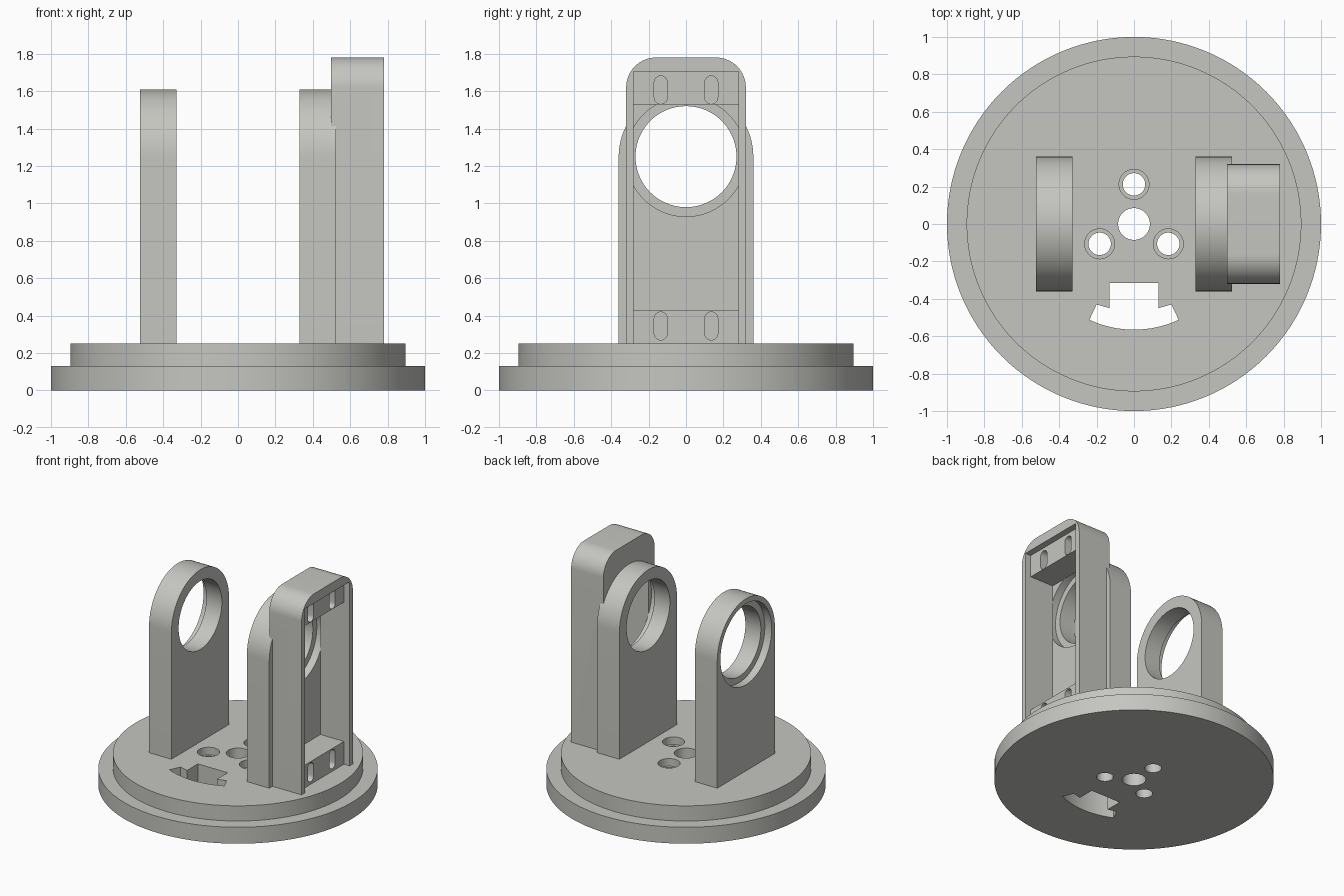
import bpy, bmesh, math
from mathutils import Vector

if "Cube" in bpy.data.objects:
    bpy.data.objects.remove(bpy.data.objects["Cube"])

grey = bpy.data.materials.new("warm_grey")
grey.diffuse_color = (0.56, 0.56, 0.53, 1)
grey.use_nodes = True
grey.node_tree.nodes["Principled BSDF"].inputs["Base Color"].default_value = grey.diffuse_color


def arc(cx, cy, r, a0, a1, n):
    """Points on an arc, angles in degrees."""
    return [(cx + r * math.cos(math.radians(a0 + (a1 - a0) * i / n)),
             cy + r * math.sin(math.radians(a0 + (a1 - a0) * i / n)))
            for i in range(n + 1)]


def circle(cx, cy, r, n=64):
    return arc(cx, cy, r, 0, 360, n)[:-1]


def prism(name, pts, lo, hi, axis='Z'):
    """Extrude a 2D profile: axis Z uses (x, y), axis X uses (y, z)."""
    bm = bmesh.new()
    place = (lambda p, h: (p[0], p[1], h)) if axis == 'Z' else (lambda p, h: (h, p[0], p[1]))
    face = bm.faces.new([bm.verts.new(place(p, lo)) for p in pts])
    ext = bmesh.ops.extrude_face_region(bm, geom=[face])
    shift = Vector(place((0, 0), hi - lo))
    bmesh.ops.translate(bm, vec=shift, verts=[v for v in ext['geom'] if isinstance(v, bmesh.types.BMVert)])
    bmesh.ops.recalc_face_normals(bm, faces=bm.faces)
    me = bpy.data.meshes.new(name)
    bm.to_mesh(me)
    bm.free()
    me.materials.append(grey)
    ob = bpy.data.objects.new(name, me)
    bpy.context.collection.objects.link(ob)
    return ob


def combine(ob, other, op='DIFFERENCE'):
    """Apply a boolean and delete the helper."""
    mod = ob.modifiers.new("bool", 'BOOLEAN')
    mod.operation, mod.solver, mod.object = op, 'EXACT', other
    bpy.context.view_layer.objects.active = ob
    bpy.ops.object.modifier_apply(modifier=mod.name)
    bpy.data.objects.remove(other, do_unlink=True)


def cut(ob, pts, lo, hi, axis='Z'):
    combine(ob, prism("cutter", pts, lo, hi, axis))


def rect(a0, b0, a1, b1):
    return [(a0, b0), (a1, b0), (a1, b1), (a0, b1)]


# Stepped round base
base = prism("base", circle(0, 0, 1.0, 128), 0, 0.13)
combine(base, prism("step", circle(0, 0, 0.895, 128), 0.05, 0.25), 'UNION')

# Centre hole and three counterbored screw holes
cut(base, circle(0, 0, 0.085), -0.1, 0.4)
for a in (90, 210, 330):
    x, y = 0.212 * math.cos(math.radians(a)), 0.212 * math.sin(math.radians(a))
    cut(base, circle(x, y, 0.06, 48), -0.1, 0.4)
    cut(base, circle(x, y, 0.08, 48), 0.19, 0.4)

# Cable slot with curved wings
slot = ([(-0.13, -0.315), (-0.13, -0.45), (-0.2, -0.43)]
        + arc(0, 0, 0.565, 245, 295, 16)
        + [(0.2, -0.43), (0.13, -0.45), (0.13, -0.315)])
cut(base, slot, -0.1, 0.4)

# Two upright bearing walls with round tops
AXIS_Z = 1.25
wall_profile = [(-0.36, 0.24), (0.36, 0.24)] + arc(0, AXIS_Z, 0.36, 0, 180, 48)
walls = {s: prism(n, wall_profile, *sorted((s * 0.33, s * 0.525)), axis='X')
         for s, n in ((-1, "left_wall"), (1, "right_wall"))}

# Tall box bracket on the outside of the right wall
right = walls[1]
bracket_profile = ([(-0.32, 0.24), (0.32, 0.24)]
                   + arc(0.16, 1.62, 0.16, 0, 90, 16)
                   + arc(-0.16, 1.62, 0.16, 90, 180, 16))
combine(right, prism("bracket", bracket_profile, 0.498, 0.78, 'X'), 'UNION')

# Bracket cavity, leaving a mounting block at each end
cut(right, rect(-0.28, 0.2, 0.28, 1.705), 0.73, 0.9, 'X')
cut(right, rect(-0.28, 0.43, 0.28, 1.53), 0.525, 0.9, 'X')

# Oval screw slots in the blocks
for z0, z1 in ((0.27, 0.42), (1.532, 1.682)):
    for y in (-0.135, 0.135):
        oval = arc(y, z1 - 0.035, 0.035, 0, 180, 12) + arc(y, z0 + 0.035, 0.035, 180, 360, 12)
        cut(right, oval, 0.54, 0.9, 'X')

# Bearing bores with a wider seat on the outer face, kept clear of the top block
for s, wall in walls.items():
    cut(wall, circle(0, AXIS_Z, 0.27, 96), *sorted((s * 0.2, s * 0.6)), axis='X')
    seat = circle(0, AXIS_Z, 0.32, 96)
    cut(wall, seat, *sorted((s * 0.465, s * 0.5255)), axis='X')

# Smooth curved faces, keep edges sharp
for ob in (base, *walls.values()):
    bpy.ops.object.select_all(action='DESELECT')
    ob.select_set(True)
    bpy.context.view_layer.objects.active = ob
    bpy.ops.object.shade_smooth_by_angle(angle=math.radians(25))
